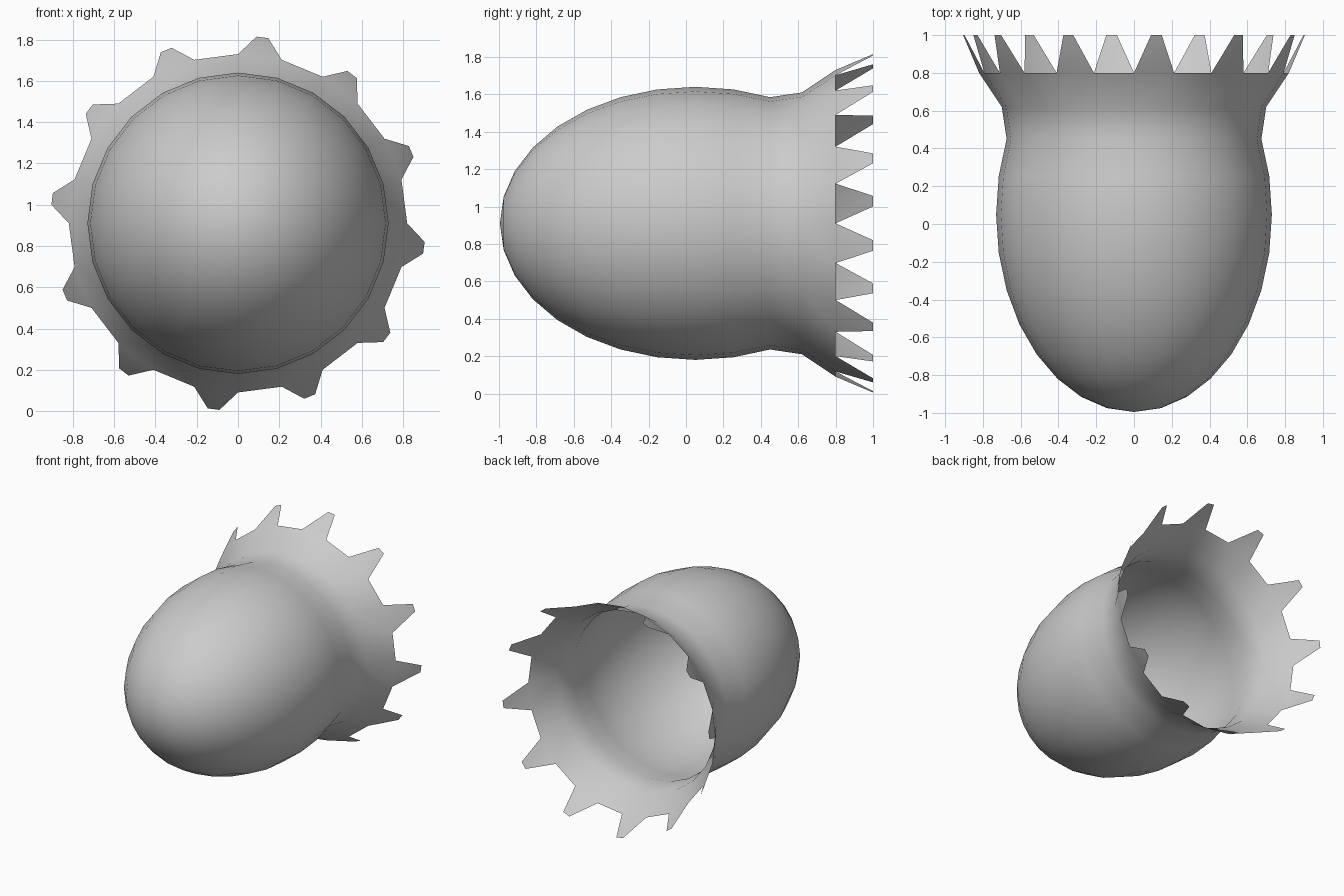
import bpy, bmesh
from math import sin, cos, radians

if "Cube" in bpy.data.objects:
    bpy.data.objects.remove(bpy.data.objects["Cube"])

SIDES = 24
CZ = 0.91      # height of the cup's axis (axis runs along y)

bm = bmesh.new()


def vert(angle, r, y):
    a = radians(angle)
    return bm.verts.new((r * sin(a), y, CZ + r * cos(a)))


# Cup profile: stretched sphere, cut off behind the middle, then a flared collar
profile = []
for i in range(1, 11):
    t = radians(11.25 * i)
    profile.append((0.05 - 1.045 * cos(t), 0.73 * sin(t)))
profile += [(0.62, 0.70), (0.80, 0.82)]

# Lathe the profile
pole = bm.verts.new((0, -0.995, CZ))
rings = [[vert(360 / SIDES * k, r, y) for k in range(SIDES)] for y, r in profile]
for k in range(SIDES):
    n = (k + 1) % SIDES
    bm.faces.new((pole, rings[0][k], rings[0][n]))
    for a, b in zip(rings, rings[1:]):
        bm.faces.new((a[k], b[k], b[n], a[n]))

# Teeth: one on every second rim segment
rim = rings[-1]
for k in range(0, SIDES, 2):
    mid = 360 / SIDES * (k + 0.5)
    left, right = vert(mid - 1.8, 0.909, 1.0), vert(mid + 1.8, 0.909, 1.0)
    bm.faces.new((rim[k], left, right, rim[k + 1]))

# Outward normals, smooth shading
bm.normal_update()
if bm.faces[:][0].normal.y > 0:
    bmesh.ops.reverse_faces(bm, faces=bm.faces[:])
for f in bm.faces:
    f.smooth = True

mesh = bpy.data.meshes.new("toothed_cup")
bm.to_mesh(mesh)
bm.free()
cup = bpy.data.objects.new("toothed_cup", mesh)
bpy.context.collection.objects.link(cup)
